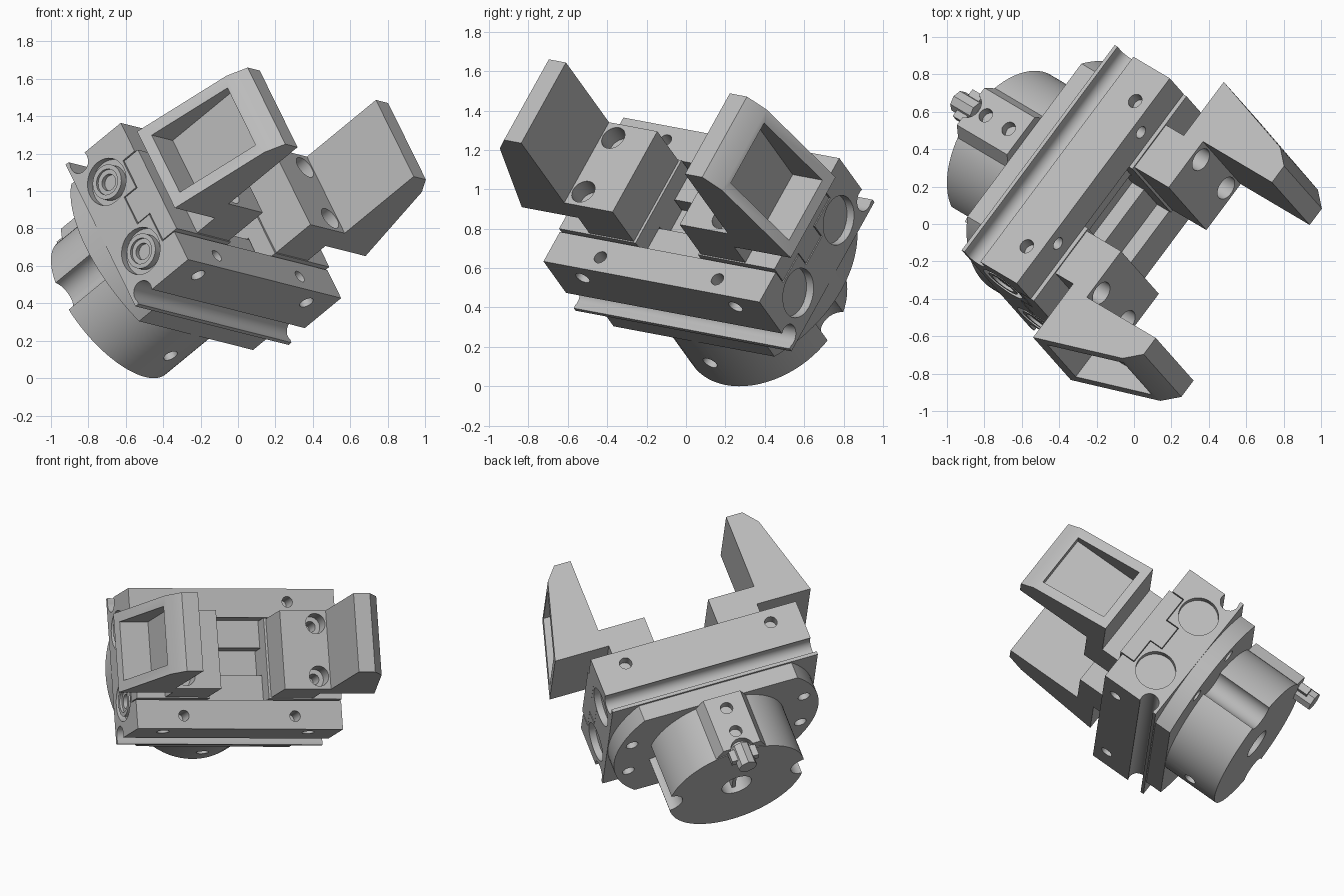
import bpy, bmesh, math
from mathutils import Matrix, Vector

if "Cube" in bpy.data.objects:
    bpy.data.objects.remove(bpy.data.objects["Cube"], do_unlink=True)

grey = bpy.data.materials.new("light_grey_metal")
grey.use_nodes = True
COLOR = (0.5, 0.5, 0.5, 1)
grey.diffuse_color = COLOR
grey.node_tree.nodes["Principled BSDF"].inputs["Base Color"].default_value = COLOR

# Tilted frame: x along the jaw travel, y across the body, z toward the fingers
along = Vector((0.591, 0.792, -0.149)).normalized()
across = Vector((-0.396, 0.446, 0.803))
across = (across - along * across.dot(along)).normalized()
up = along.cross(across)
FRAME = Matrix((along, across, up)).transposed().to_4x4()
FRAME.translation = (-0.375, 0.227, 0.619)
parts = []


def prism(name, pts, axis, a, b, keep=True):
    """Extrude a 2D outline along one local axis from a to b."""
    def place(p, t):
        return {"x": (t, p[0], p[1]), "y": (p[0], t, p[1]), "z": (p[0], p[1], t)}[axis]
    bm = bmesh.new()
    low = [bm.verts.new(place(p, a)) for p in pts]
    high = [bm.verts.new(place(p, b)) for p in pts]
    bm.faces.new(low)
    bm.faces.new(high)
    n = len(pts)
    for i in range(n):
        j = (i + 1) % n
        bm.faces.new((low[i], low[j], high[j], high[i]))
    bmesh.ops.recalc_face_normals(bm, faces=bm.faces)
    mesh = bpy.data.meshes.new(name)
    bm.to_mesh(mesh)
    bm.free()
    mesh.materials.append(grey)
    ob = bpy.data.objects.new(name, mesh)
    bpy.context.collection.objects.link(ob)
    if keep:
        parts.append(ob)
    else:
        ob.hide_render = True
    return ob


def circle(c, r, n=32, start=0.0, sweep=2 * math.pi):
    steps = n if sweep > 6.2 else n - 1
    return [(c[0] + r * math.cos(start + sweep * i / steps),
             c[1] + r * math.sin(start + sweep * i / steps)) for i in range(n)]


def rect(x0, x1, y0, y1):
    return [(x0, y0), (x1, y0), (x1, y1), (x0, y1)]


def cut(ob, pts, axis, a, b):
    """Subtract a prism from a part and remove the cutter."""
    tool = prism("cutter", pts, axis, a, b, keep=False)
    mod = ob.modifiers.new("cut", "BOOLEAN")
    mod.operation, mod.solver, mod.object = "DIFFERENCE", "EXACT", tool
    dg = bpy.context.evaluated_depsgraph_get()
    mesh = bpy.data.meshes.new_from_object(ob.evaluated_get(dg))
    ob.modifiers.clear()
    ob.data = mesh
    bpy.data.objects.remove(tool, do_unlink=True)


# Body: channel with two side bars, round grooves and thin lips
END = 0.692
half = [(0.09, 0.30), (0.09, 0.39), (0.268, 0.39), (0.268, 0.48), (0.455, 0.48)]
half += circle((0.43, 0.149), 0.06, 14, math.radians(65), math.radians(230))
half += [(0.472, 0.092), (0.472, 0.07)]
body = prism("body", half + [(-w, h) for w, h in reversed(half)], "x", -END, END)
for s in (-1, 1):
    for t in (-1, 1):
        cut(body, circle((s * 0.375, t * 0.37), 0.035, 20), "z", 0.36, 0.6)
        cut(body, circle((s * 0.49, 0.386), 0.04, 20), "y", t * 0.39, t * 0.6)
        cut(body, circle((t * 0.23, 0.247), 0.128), "x", s * (END - 0.045), s * 0.8)

# Ringed plugs in one end of the body
for i, w in enumerate((-0.23, 0.23)):
    plug = prism("end_plug_%d" % (i + 1), circle((w, 0.247), 0.095), "x", -END + 0.002, -END + 0.06)
    cut(plug, circle((w, 0.247), 0.07), "x", -END - 0.1, -END + 0.018)
    cut(plug, circle((w, 0.247), 0.045, 24), "x", -END - 0.1, -END + 0.045)

# Mounting plate: disc with two flat sides
R, FLAT = 0.689, 0.457
ang = math.asin(FLAT / R)
outline = circle((0, 0), R, 25, -ang, 2 * ang)
outline += circle((0, 0), R, 25, math.pi - ang, 2 * ang)
plate = prism("mounting_plate", outline, "z", -0.043, 0.07)
for s in (-1, 1):
    for w in (-0.17, 0.17):
        cut(plate, circle((s * 0.58, w), 0.04, 20), "z", -0.2, 0.04)

# Round mounting hub with side scallops, bore and a cross hole
hub = prism("mounting_hub", circle((0, 0), 0.455, 72), "z", -0.429, -0.043)
for s in (-1, 1):
    cut(hub, circle((s * 0.455, 0), 0.09), "z", -0.6, 0.1)
cut(hub, circle((0, 0), 0.1), "z", -0.6, -0.2)
cut(hub, circle((0, -0.235), 0.04, 20), "y", -0.6, -0.35)
prism("bore_key", rect(-0.012, 0.012, -0.1, 0.1), "z", -0.39, -0.2)

# Connector block on the hub
block = prism("connector_block", [(-0.2, 0.36), (0.2, 0.36), (0.125, 0.505), (-0.125, 0.505)],
              "z", -0.425, -0.043)
for h in (-0.31, -0.136):
    cut(block, circle((0, h), 0.04, 20), "y", 0.43, 0.6)
cut(block, circle((0, -0.44), 0.075, 20), "y", 0.46, 0.6)
prism("connector_stub", circle((0, 0.45), 0.062, 8), "z", -0.55, -0.40)
prism("connector_clip", rect(-0.09, 0.09, 0.43, 0.48), "z", -0.50, -0.42)

# Jaws: sliding carriage and a tapered finger with a pocket outside
finger_outline = [(0.215, 0.5), (0.5, 0.5), (0.5, 0.635), (0.862, 0.635), (0.712, 1.19),
                  (0.635, 1.285), (0.525, 1.285), (0.525, 0.76), (0.215, 0.76)]
slide = [(0.085, 0.305), (0.085, 0.395), (0.262, 0.395), (0.262, 0.5)]
slide += [(-w, h) for w, h in reversed(slide)]
for s, side in ((-1, "right"), (1, "left")):
    prism(side + "_carriage", slide, "x", s * 0.2, s * 0.69)
    jaw = prism(side + "_finger", [(s * u, h) for u, h in finger_outline], "y", -0.255, 0.255)
    cut(jaw, rect(-0.19, 0.19, 0.695, 1.165), "x", s * 0.655, s * 1.0)
    for w in (-0.17, 0.17):
        cut(jaw, circle((s * 0.45, w), 0.065), "z", 0.66, 0.9)
        cut(jaw, circle((s * 0.45, w), 0.035, 20), "z", 0.55, 0.9)

# Place all parts in the tilted frame and smooth the round faces
bpy.ops.object.select_all(action="DESELECT")
for ob in parts:
    ob.matrix_world = FRAME
    ob.select_set(True)
bpy.context.view_layer.objects.active = body
bpy.ops.object.shade_smooth_by_angle(angle=math.radians(30))
